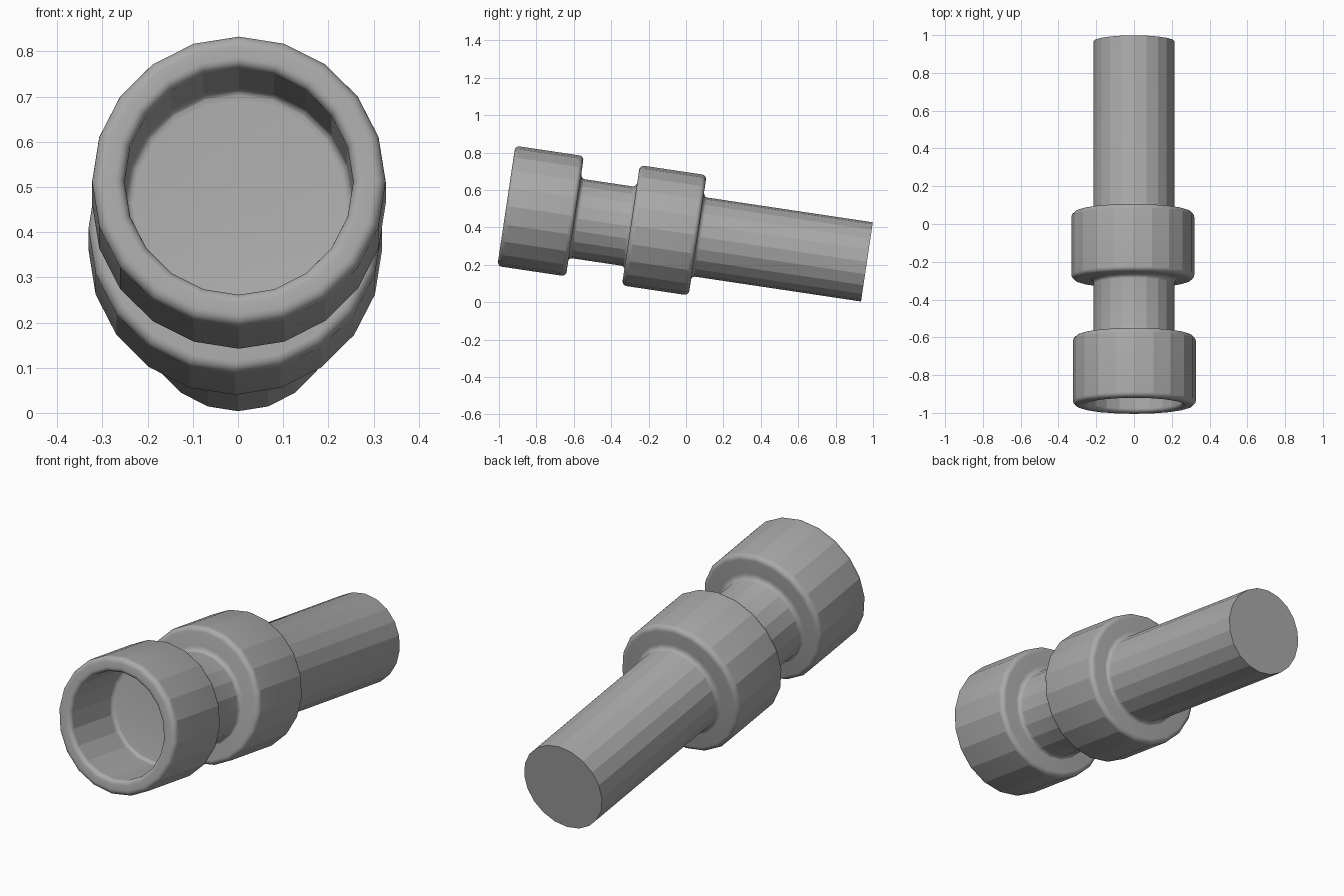
import bpy, bmesh, math
from mathutils import Vector

if "Cube" in bpy.data.objects:
    bpy.data.objects.remove(bpy.data.objects["Cube"])

SIDES = 20
STEPS = 6                      # segments in each rounded corner
TILT = math.radians(8.5)       # nose-up tilt of the axis
ORIGIN = Vector((0, 0, 0.36))
AXIS = Vector((0, math.cos(TILT), -math.sin(TILT)))
UP = Vector((0, math.sin(TILT), math.cos(TILT)))
SIDE = Vector((1, 0, 0))

# Corners of the half section: position along axis, radius, corner rounding
CORNERS = [
    (-0.64, 0.0, 0), (-0.64, 0.253, 0.02),                              # cup floor
    (-0.973, 0.253, 0.022), (-0.973, 0.325, 0.025), (-0.602, 0.325, 0.025),  # head
    (-0.602, 0.214, 0.022), (-0.299, 0.214, 0.022),                     # neck
    (-0.299, 0.325, 0.025), (0.062, 0.325, 0.025),                      # collar
    (0.062, 0.214, 0.022), (0.978, 0.214, 0), (0.978, 0.0, 0),          # shank
]


def rounded(corners):
    """Replace each right-angled corner by an arc."""
    out = []
    for i, (s, r, f) in enumerate(corners):
        p = Vector((s, r))
        if f == 0:
            out.append(p)
            continue
        a = (Vector(corners[i - 1][:2]) - p).normalized() * f
        b = (Vector(corners[i + 1][:2]) - p).normalized() * f
        for k in range(STEPS + 1):
            t = math.pi / 2 * k / STEPS
            out.append(p + a * (1 - math.sin(t)) + b * (1 - math.cos(t)))
    return out


def centre(s, r):
    """The head and collar sit slightly off the shank axis."""
    w = min(max((r - 0.214) / 0.03, 0), 1)
    dx, dv = (0.002, 0.011) if s < -0.45 else (-0.006, 0.007)
    return ORIGIN + AXIS * s + SIDE * dx * w + UP * dv * w


# Turn the section around the tilted axis
bm = bmesh.new()
rings = []
for s, r in rounded(CORNERS):
    c = centre(s, r)
    if r < 1e-6:
        rings.append([bm.verts.new(c)])
        continue
    angles = [2 * math.pi * k / SIDES for k in range(SIDES)]
    rings.append([bm.verts.new(c + (SIDE * math.sin(a) + UP * math.cos(a)) * r)
                  for a in angles])

for a, b in zip(rings, rings[1:]):
    for k in range(SIDES):
        n = (k + 1) % SIDES
        if len(a) == 1:
            bm.faces.new((a[0], b[k], b[n]))
        elif len(b) == 1:
            bm.faces.new((a[k], a[n], b[0]))
        else:
            bm.faces.new((a[k], a[n], b[n], b[k]))
bmesh.ops.recalc_face_normals(bm, faces=bm.faces)

mesh = bpy.data.meshes.new("collared_pin")
bm.to_mesh(mesh)
bm.free()
pin = bpy.data.objects.new("collared_pin", mesh)
bpy.context.collection.objects.link(pin)

# Plain grey material
grey = bpy.data.materials.new("grey")
grey.diffuse_color = (0.4, 0.4, 0.4, 1)
grey.use_nodes = True
grey.node_tree.nodes["Principled BSDF"].inputs["Base Color"].default_value = grey.diffuse_color
mesh.materials.append(grey)

# Soft rounded corners, crisp long facets
bpy.context.view_layer.objects.active = pin
pin.select_set(True)
bpy.ops.object.shade_smooth_by_angle(angle=math.radians(17))
